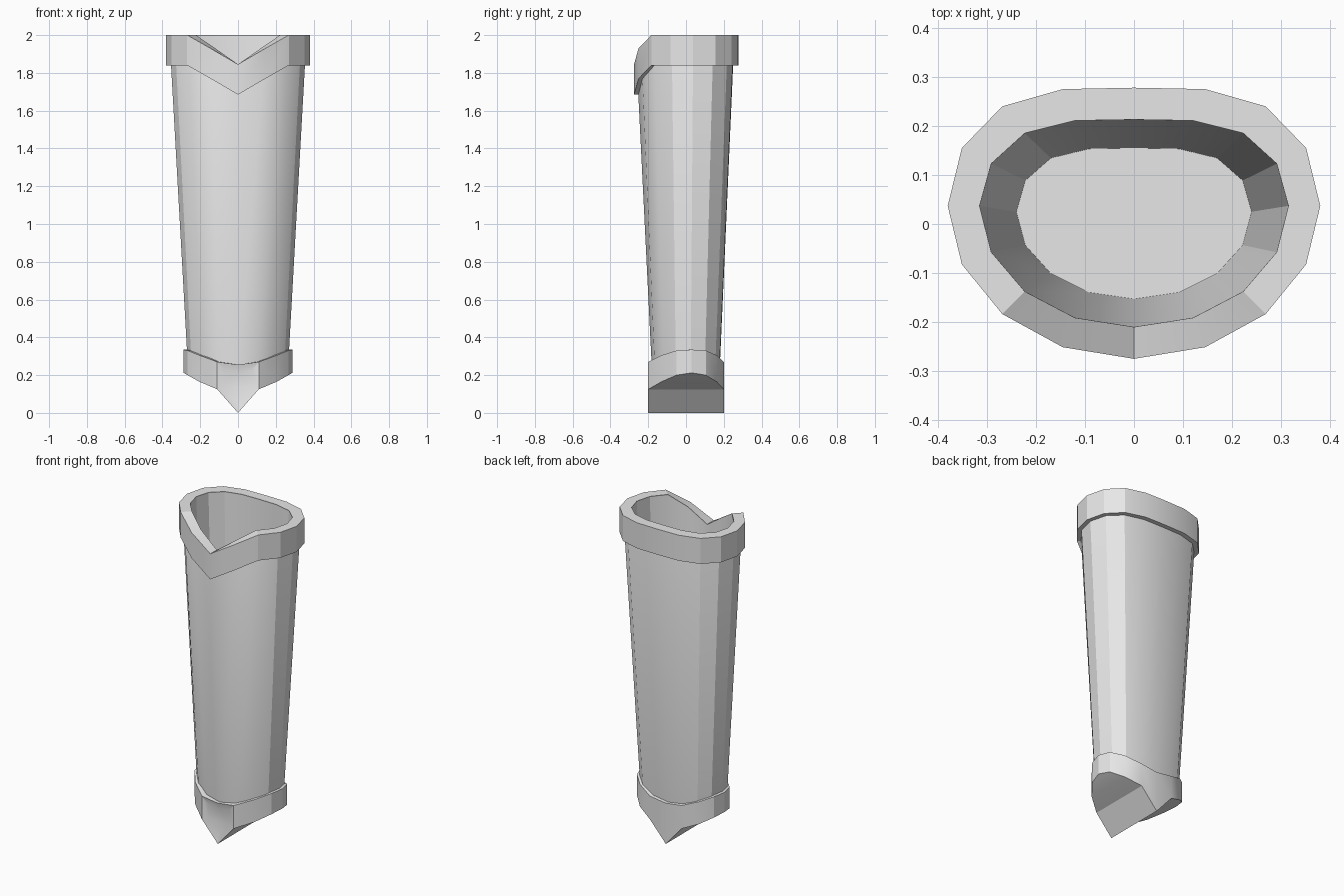
import bpy, bmesh, math

cube = bpy.data.objects.get("Cube")
if cube:
    bpy.data.objects.remove(cube, do_unlink=True)

SIDES = 16
BACK = [1, 0.988, 0.842, 0.49, 0]      # squarer curve of the back half
DIP = [-0.155, -0.07]                  # notch depth near the front centre

grey = bpy.data.materials.new("plain_grey")
grey.use_nodes = True
grey.diffuse_color = (0.8, 0.8, 0.8, 1)
grey.node_tree.nodes["Principled BSDF"].inputs["Base Color"].default_value = (0.8, 0.8, 0.8, 1)


def steps_from_front(i):
    return min(i, SIDES - i)


def oval(rx, front, back, cy, z, notch=False):
    """Ring of points starting at the front centre, going towards +x."""
    points = []
    for i in range(SIDES):
        a = math.tau * i / SIDES
        k = steps_from_front(i)
        y = cy - front * math.cos(a) if k <= 4 else cy + back * BACK[8 - k]
        dip = DIP[k] if notch and k < len(DIP) else 0
        points.append((rx * math.sin(a), y, z + dip))
    return points


def add_rings(bm, rings, closed=False):
    loops = [[bm.verts.new(p) for p in ring] for ring in rings]
    pairs = list(zip(loops, loops[1:]))
    if closed:
        pairs.append((loops[-1], loops[0]))
    for a, b in pairs:
        for i in range(SIDES):
            j = (i + 1) % SIDES
            bm.faces.new((a[i], a[j], b[j], b[i]))
    return loops


def finish(bm, name):
    bmesh.ops.recalc_face_normals(bm, faces=bm.faces[:])
    mesh = bpy.data.meshes.new(name)
    bm.to_mesh(mesh)
    bm.free()
    mesh.materials.append(grey)
    obj = bpy.data.objects.new(name, mesh)
    bpy.context.collection.objects.link(obj)
    bpy.ops.object.select_all(action='DESELECT')
    obj.select_set(True)
    bpy.context.view_layer.objects.active = obj
    bpy.ops.object.shade_smooth_by_angle(angle=math.radians(22))
    return obj


# Tapered hollow body with a floor near the bottom
bm = bmesh.new()
loops = add_rings(bm, [
    oval(0.264, 0.205, 0.153, 0.025, 0.22),
    oval(0.355, 0.290, 0.213, 0.037, 1.85, True),
    oval(0.315, 0.247, 0.176, 0.037, 1.995, True),
    oval(0.240, 0.178, 0.130, 0.025, 0.30),
])
bm.faces.new(loops[0])
bm.faces.new(loops[-1])
finish(bm, "sheath_body")

# Thick collar with a notch at the front
bm = bmesh.new()
add_rings(bm, [
    oval(0.345, 0.280, 0.203, 0.037, 1.84, True),
    oval(0.380, 0.312, 0.241, 0.037, 1.84, True),
    oval(0.380, 0.312, 0.241, 0.037, 2.0, True),
    oval(0.315, 0.247, 0.176, 0.037, 2.0, True),
], closed=True)
finish(bm, "top_collar")

# Pointed tip band: half outline from front centre to back centre
half = [(0, -0.2), (0.11, -0.2), (0.205, -0.13), (0.267, -0.05), (0.288, 0.03),
        (0.267, 0.105), (0.205, 0.163), (0.11, 0.2), (0, 0.2)]
top_z = [0.255, 0.27, 0.305, 0.33, 0.335]
low_z = [0, 0.125, 0.165, 0.2, 0.212]


def band_ring(heights):
    points = []
    for i in range(SIDES):
        k = steps_from_front(i)
        x, y = half[k]
        points.append((x if i <= 8 else -x, y, heights[min(k, 8 - k)]))
    return points


inner = oval(0.250, 0.192, 0.140, 0.025, 0)
inner = [(p[0], p[1], q[2]) for p, q in zip(inner, band_ring(top_z))]
bm = bmesh.new()
loops = add_rings(bm, [inner, band_ring(top_z), band_ring(low_z)])
low = loops[2]

# Sloped underside, one strip at a time from the centre ridge outwards
for side in (1, -1):
    for k in range(4):
        strip = [low[side * n % SIDES] for n in (k, k + 1, 7 - k, 8 - k)]
        bm.faces.new(list(dict.fromkeys(strip)))

# Recessed shield panel on the front
bm.normal_update()
front = [f for f in bm.faces
         if all(abs(v.co.y + 0.2) < 0.001 for v in f.verts)]
panel = bmesh.ops.dissolve_faces(bm, faces=front)["region"]
bmesh.ops.recalc_face_normals(bm, faces=bm.faces[:])
bmesh.ops.inset_region(bm, faces=panel, thickness=0.037, use_even_offset=True)
for v in panel[0].verts:
    v.co.y += 0.01
finish(bm, "tip_band")
